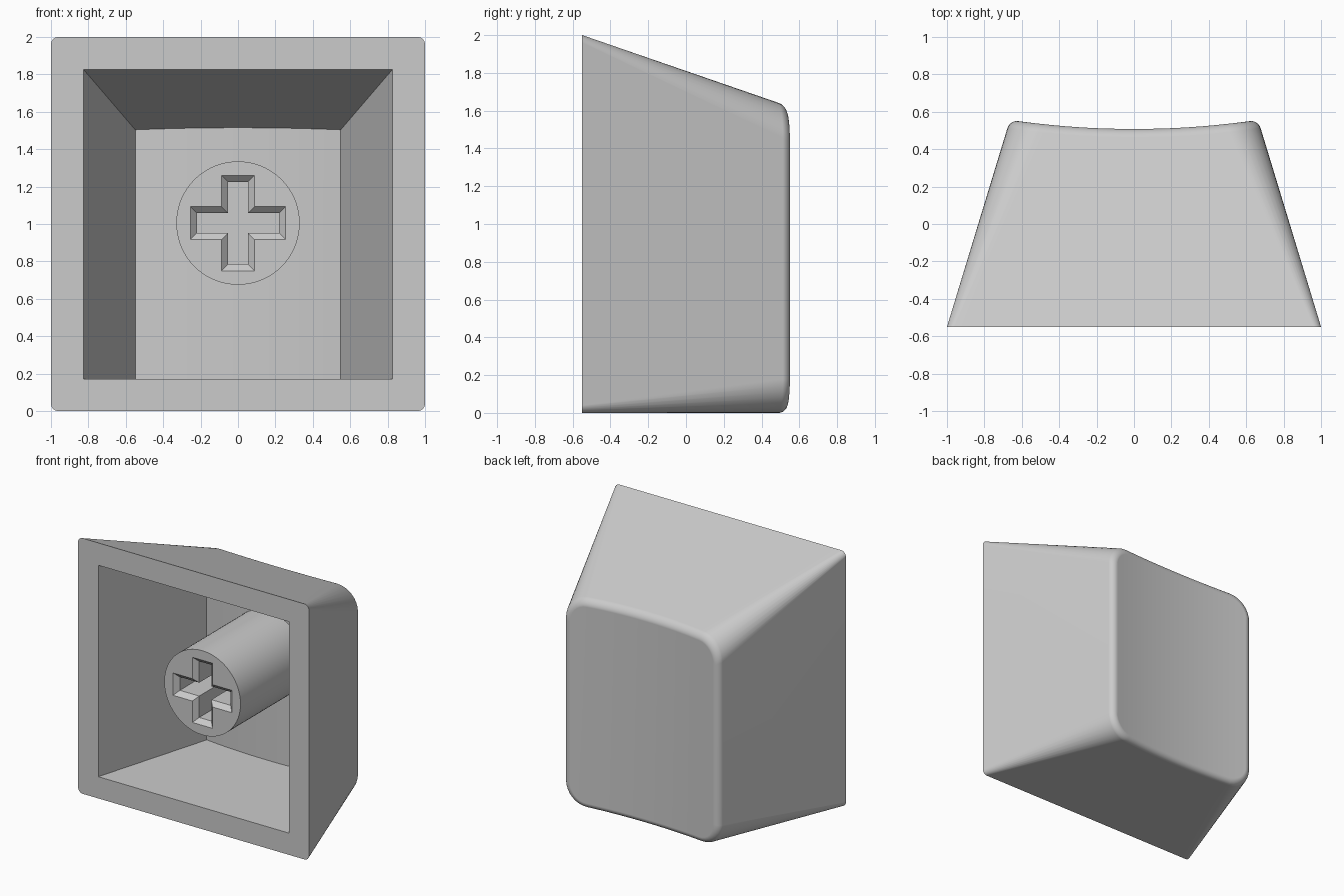
import bpy, bmesh
from math import sin, cos, pi

cube = bpy.data.objects.get("Cube")
if cube:
    bpy.data.objects.remove(cube, do_unlink=True)

FRONT = -0.55      # plane of the open side
DISH = 0.105       # curvature of the scooped face

grey = bpy.data.materials.new("light_grey")
grey.use_nodes = True
grey.diffuse_color = (0.6, 0.6, 0.6, 1)
grey.node_tree.nodes["Principled BSDF"].inputs["Base Color"].default_value = (0.6, 0.6, 0.6, 1)


def add_object(name, bm):
    bmesh.ops.recalc_face_normals(bm, faces=bm.faces)
    mesh = bpy.data.meshes.new(name)
    bm.to_mesh(mesh)
    bm.free()
    mesh.materials.append(grey)
    obj = bpy.data.objects.new(name, mesh)
    bpy.context.collection.objects.link(obj)
    return obj


def activate(obj):
    bpy.ops.object.select_all(action='DESELECT')
    obj.select_set(True)
    bpy.context.view_layer.objects.active = obj


def cut(obj, cutter):
    cutter.hide_render = True
    activate(obj)
    mod = obj.modifiers.new("cut", 'BOOLEAN')
    mod.operation = 'DIFFERENCE'
    mod.solver = 'EXACT'
    mod.object = cutter
    bpy.ops.object.modifier_apply(modifier=mod.name)
    bpy.data.objects.remove(cutter, do_unlink=True)


def finish(obj):
    activate(obj)
    bpy.ops.object.shade_smooth_by_angle(angle=pi / 6)
    obj.modifiers.new("weighted_normals", 'WEIGHTED_NORMAL').keep_sharp = True


def section(half, low, high, radius, arc, cols=16):
    """Rounded rectangle as top and bottom rows of points with matching x."""
    turn = [i / arc * pi / 2 for i in range(arc + 1)] if arc else [pi / 4]
    left = [(-half + radius * (1 - cos(a)), radius * (1 - sin(a))) for a in turn]
    if not arc:
        left = [(-half, 0)]
    span = -left[-1][0]
    flat = [(-span + 2 * span * i / cols, 0) for i in range(1, cols)]
    row = left + flat + [(-x, d) for x, d in reversed(left)]
    return [(x, high - d) for x, d in row], [(x, low + d) for x, d in row]


def loft(name, rings, profile):
    """Skin rings of (y, inset, dish) and close both ends with strips."""
    bm = bmesh.new()
    loops = []
    for y, inset, dish in rings:
        rows = []
        for k in range(2):
            row = []
            for i, (x, z) in enumerate(profile(y, inset)[k]):
                depth = y + dish * x * x
                x, z = profile(depth, inset)[k][i]
                row.append(bm.verts.new((x, depth, z)))
            rows.append(row)
        loops.append(rows)
    for a, b in zip(loops, loops[1:]):
        ra, rb = a[0] + a[1][::-1], b[0] + b[1][::-1]
        for i in range(len(ra)):
            j = (i + 1) % len(ra)
            bm.faces.new((ra[i], ra[j], rb[j], rb[i]))
    for top, bottom in (loops[0], loops[-1]):
        for i in range(len(top) - 1):
            bm.faces.new((top[i], top[i + 1], bottom[i + 1], bottom[i]))
    return add_object(name, bm)


def outer(y, inset):
    d = y - FRONT
    return section(1 - 0.304 * d - inset, inset, 2 - 0.345 * d - inset,
                   0.04 + 0.13 * d - inset, 8)


def inner(y, inset):
    d = y - FRONT
    return section(0.825 - 0.291 * d, 0.17, 1.825 - 0.339 * d, 0, 0)


# Tapered shell with a rounded edge around the scooped face
FILLET = 0.045
rings = [(FRONT, 0, 0)]
for i in range(7):
    a = i / 6 * pi / 2
    rings.append((0.508 - FILLET * (1 - sin(a)), FILLET * (1 - cos(a)), DISH))
shell = loft("shell", rings, outer)
cavity = loft("cavity_cutter", [(FRONT - 0.1, 0, 0), (0.365, 0, DISH)], inner)
cut(shell, cavity)
finish(shell)

# Round stem inside the cavity
STEM_FRONT, STEM_BACK, STEM_Z = -0.44, 0.43, 1.005
bm = bmesh.new()
rim = [bm.verts.new((0.33 * cos(i * pi / 36), STEM_FRONT, STEM_Z + 0.33 * sin(i * pi / 36)))
       for i in range(72)]
disc = bm.faces.new(rim)
ext = bmesh.ops.extrude_face_region(bm, geom=[disc], use_keep_orig=True)
bmesh.ops.translate(bm, vec=(0, STEM_BACK - STEM_FRONT, 0),
                    verts=[v for v in ext["geom"] if isinstance(v, bmesh.types.BMVert)])
stem = add_object("stem", bm)


# Cross socket with a chamfered mouth
def cross(bm, y, long, short):
    pts = []
    for sx, sz in ((1, 1), (-1, 1), (-1, -1), (1, -1)):
        corner = [(long, short), (short, short), (short, long)]
        if sx * sz < 0:
            corner.reverse()
        pts += [(sx * x, sz * z) for x, z in corner]
    return [bm.verts.new((x, y, STEM_Z + z)) for x, z in pts]


bm = bmesh.new()
loops = [cross(bm, STEM_FRONT - 0.035, 0.29, 0.1225),
         cross(bm, STEM_FRONT + 0.035, 0.22, 0.0525),
         cross(bm, STEM_FRONT + 0.6, 0.22, 0.0525)]
for a, b in zip(loops, loops[1:]):
    for i in range(12):
        j = (i + 1) % 12
        bm.faces.new((a[i], a[j], b[j], b[i]))
bm.faces.new(loops[0])
bm.faces.new(loops[-1])
cut(stem, add_object("socket_cutter", bm))
finish(stem)
